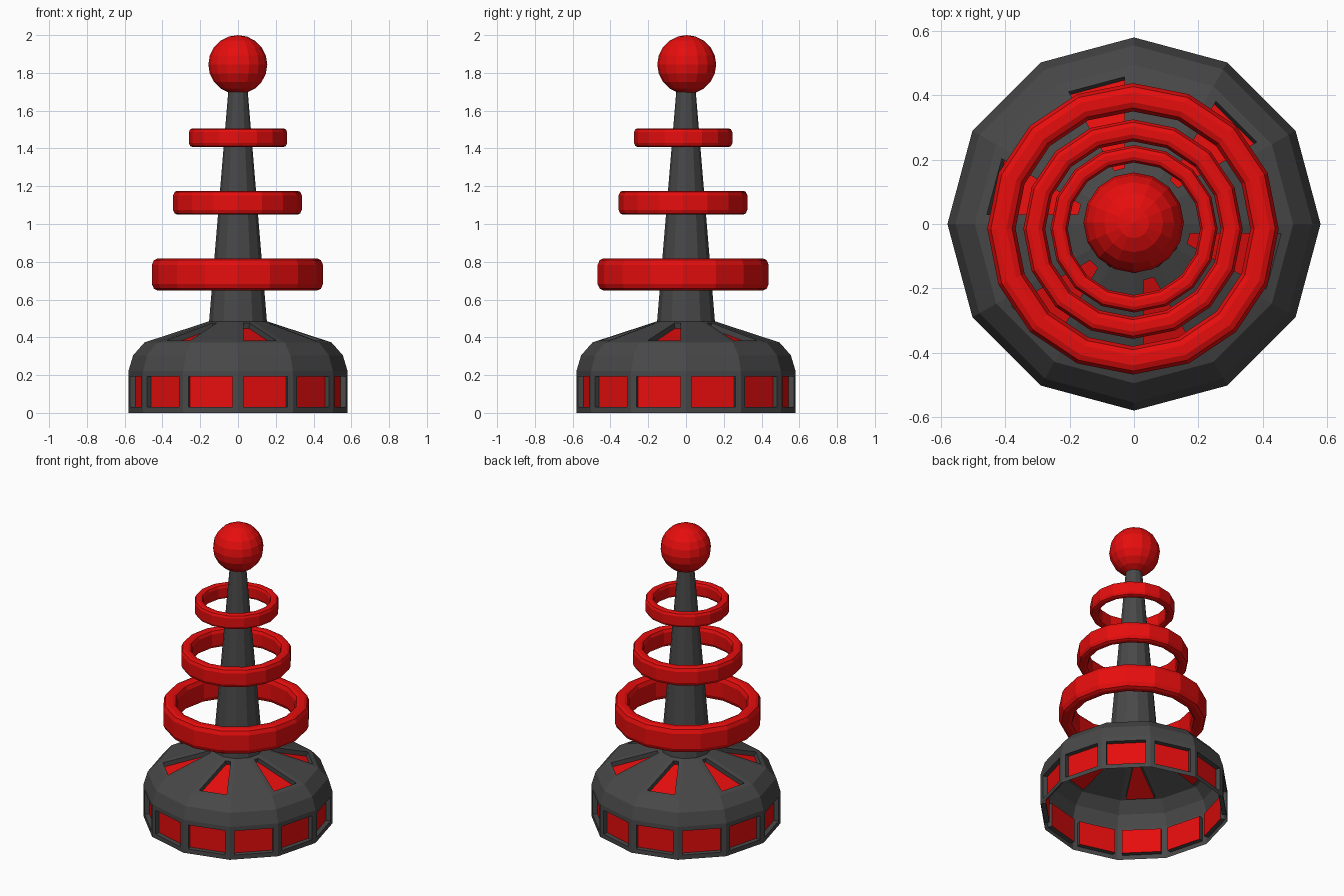
import bpy, bmesh, math

if "Cube" in bpy.data.objects:
    bpy.data.objects.remove(bpy.data.objects["Cube"])


def material(name, color):
    m = bpy.data.materials.new(name)
    m.diffuse_color = (*color, 1)
    m.use_nodes = True
    m.node_tree.nodes["Principled BSDF"].inputs["Base Color"].default_value = m.diffuse_color
    return m


GREY = material("dark grey", (0.065, 0.065, 0.065))
RED = material("red", (0.8, 0.004, 0.004))


def finish(bm, name, mats, loc=(0, 0, 0)):
    me = bpy.data.meshes.new(name)
    bm.to_mesh(me)
    bm.free()
    for m in mats:
        me.materials.append(m)
    ob = bpy.data.objects.new(name, me)
    ob.location = loc
    bpy.context.collection.objects.link(ob)
    return ob


def lathe(profile, n, closed=False):
    """Spin (r, z) points round z; returns the bmesh and rows of faces."""
    bm = bmesh.new()
    loops = [[bm.verts.new((r * math.cos(2 * math.pi * i / n),
                            r * math.sin(2 * math.pi * i / n), z))
              for i in range(n)] for r, z in profile]
    pairs = list(zip(loops, loops[1:]))
    if closed:
        pairs.append((loops[-1], loops[0]))
    rows = [[bm.faces.new((a[i], a[(i + 1) % n], b[(i + 1) % n], b[i]))
             for i in range(n)] for a, b in pairs]
    bm.normal_update()
    return bm, rows


# Hollow base and tapering mast, with recessed red windows
bm, rows = lathe([(0.58, 0), (0.58, 0.222), (0.555, 0.305), (0.495, 0.373),
                  (0.153, 0.485), (0.05, 1.72)], 12)
windows = rows[0] + rows[3][1::2]
bmesh.ops.inset_individual(bm, faces=windows, thickness=0.03, use_even_offset=True)
bm.normal_update()
bmesh.ops.inset_individual(bm, faces=windows, thickness=0.0003, depth=-0.03,
                           use_even_offset=True)
for f in windows:
    f.material_index = 1
finish(bm, "base_and_mast", [GREY, RED])


# Floating rings with a tall rounded cross-section
def ring(name, outer, w, z, h, x, y):
    quarter = [(1, 0.6), (0.75, 0.9), (0.35, 1)]
    half = quarter + [(-a, b) for a, b in reversed(quarter)]
    section = half + [(-a, -b) for a, b in half]
    bm, _ = lathe([(outer - w + a * w, b * h) for a, b in section], 16, True)
    finish(bm, name, [RED], (x, y, z))


ring("lower_ring", 0.453, 0.044, 0.733, 0.084, -0.003, -0.015)
ring("middle_ring", 0.341, 0.034, 1.113, 0.063, -0.003, -0.016)
ring("upper_ring", 0.26, 0.027, 1.457, 0.049, 0, -0.015)

# Ball on top
bm = bmesh.new()
bmesh.ops.create_uvsphere(bm, u_segments=16, v_segments=10, radius=0.156)
finish(bm, "top_ball", [RED], (-0.001, 0.004, 1.844))
